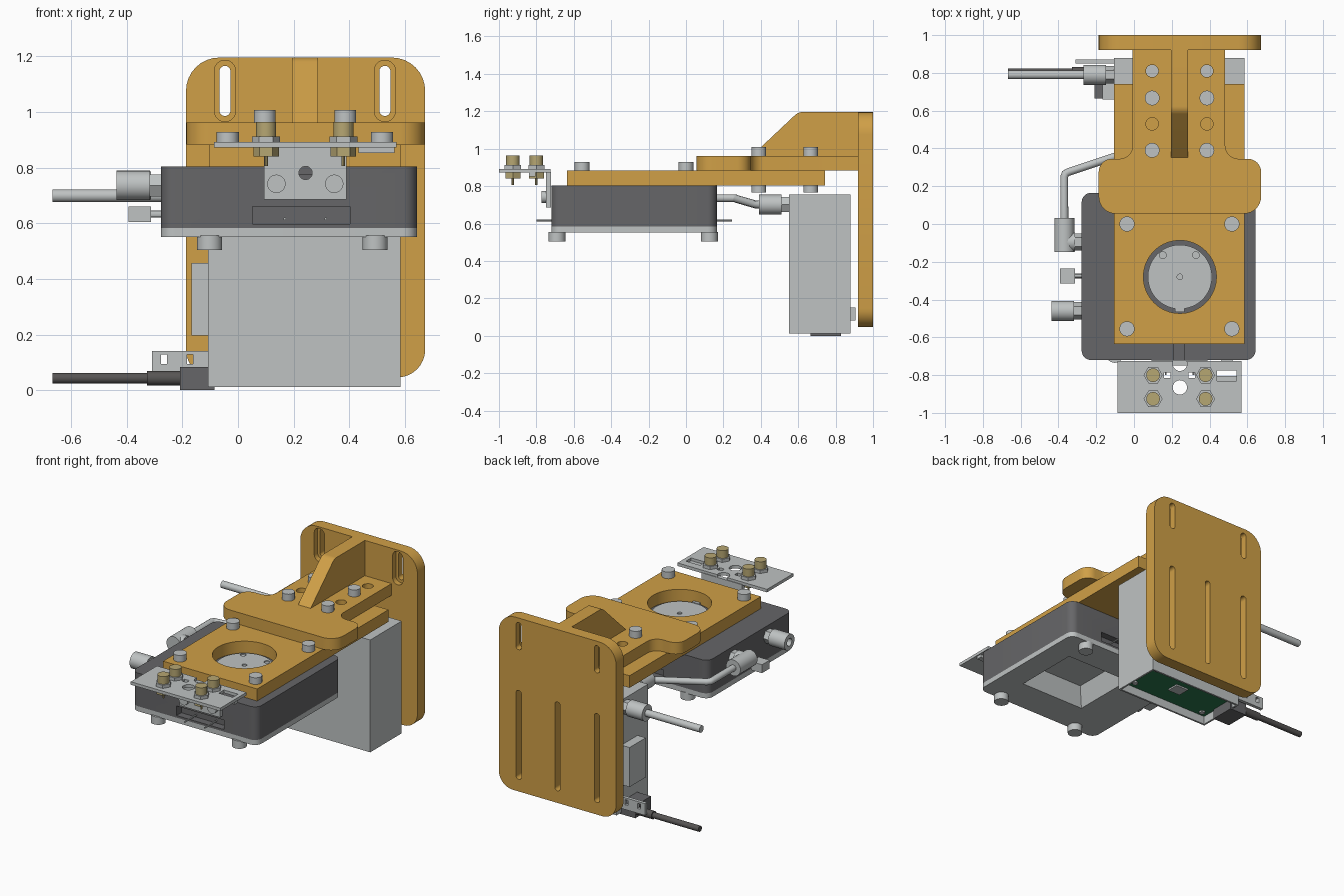
import bpy, bmesh, math
from mathutils import Vector, Matrix

cube = bpy.data.objects.get("Cube")
if cube:
    bpy.data.objects.remove(cube, do_unlink=True)


def material(name, rgb):
    m = bpy.data.materials.new(name)
    m.use_nodes = True
    m.diffuse_color = (*rgb, 1)
    m.node_tree.nodes["Principled BSDF"].inputs["Base Color"].default_value = (*rgb, 1)
    return m


GOLD = material("anodised gold", (.63, .35, .063))
GREY = material("light metal grey", (.52, .545, .545))
DARK = material("dark grey housing", (.133, .133, .139))
BLACK = material("charcoal cable", (.095, .09, .088))
BRASS = material("pale brass", (.47, .385, .17))
GREEN = material("circuit green", (.025, .19, .075))

AXES = {"x": lambda a, b, h: (h, a, b),
        "y": lambda a, b, h: (a, h, b),
        "z": lambda a, b, h: (a, b, h)}


def outline(pts, steps=8):
    """Polygon whose corners may carry a third value, the fillet radius."""
    out = []
    for i, p in enumerate(pts):
        c = Vector(p[:2])
        if len(p) < 3:
            out.append(c)
            continue
        u = (Vector(pts[i - 1][:2]) - c).normalized()
        v = (Vector(pts[(i + 1) % len(pts)][:2]) - c).normalized()
        half = math.acos(max(-1, min(1, u.dot(v)))) / 2
        t = p[2] / math.tan(half)
        mid = c + (u + v).normalized() * p[2] / math.sin(half)
        a, b = c + u * t - mid, c + v * t - mid
        turn = math.atan2(a.x * b.y - a.y * b.x, a.dot(b))
        out += [mid + Matrix.Rotation(turn * k / steps, 2) @ a for k in range(steps + 1)]
    return out


def prism(name, pts, lo, hi, mat, axis="z", taper=1):
    pts = outline(pts)
    mid = sum(pts, Vector((0, 0))) / len(pts)
    bm = bmesh.new()
    low = [bm.verts.new(AXES[axis](p.x, p.y, lo)) for p in pts]
    top = [mid + (p - mid) * taper for p in pts]
    high = [bm.verts.new(AXES[axis](p.x, p.y, hi)) for p in top]
    bm.faces.new(low)
    bm.faces.new(high)
    for i in range(len(pts)):
        bm.faces.new((low[i - 1], low[i], high[i], high[i - 1]))
    bmesh.ops.recalc_face_normals(bm, faces=bm.faces)
    mesh = bpy.data.meshes.new(name)
    bm.to_mesh(mesh)
    bm.free()
    mesh.materials.append(mat)
    ob = bpy.data.objects.new(name, mesh)
    bpy.context.collection.objects.link(ob)
    return ob


def rect(a0, a1, b0, b1, r=0):
    pts = [(a0, b0), (a1, b0), (a1, b1), (a0, b1)]
    return [(*p, r) for p in pts] if r else pts


def slot(a, b0, b1, r):
    return rect(a - r, a + r, b0, b1, r * .99)


def box(name, x, y, z, mat, r=0):
    return prism(name, rect(*x, *y, r), *z, mat)


def cyl(name, a, b, r, lo, hi, mat, axis="z", n=28):
    ring = [(a + r * math.cos(math.tau * k / n), b + r * math.sin(math.tau * k / n)) for k in range(n)]
    return prism(name, ring, lo, hi, mat, axis)


def cut(ob, cutters):
    """Subtract the cutters; the cut walls take each cutter's colour."""
    for c in cutters:
        m = ob.modifiers.new("cut", "BOOLEAN")
        m.operation, m.solver, m.object = "DIFFERENCE", "EXACT", c
        m.material_mode = "TRANSFER"
    dg = bpy.context.evaluated_depsgraph_get()
    mesh = bpy.data.meshes.new_from_object(ob.evaluated_get(dg))
    ob.modifiers.clear()
    ob.data = mesh
    for c in cutters:
        bpy.data.objects.remove(c, do_unlink=True)


CX, CY = .24, -.28   # axis of the device

# Back plate with mounting slots
plate = prism("back_plate", [(-.19, .05, .1), (.67, .05, .1), (.67, 1.2, .12), (-.19, 1.2, .12)], .92, 1, GOLD, "y")
cutters = []
for x in (-.05, .525):
    cutters += [prism("c", slot(x, .99, 1.17, .02), .9, 1.02, GOLD, "y"),
                prism("c", slot(x, .97, 1.19, .038), .9, .955, GOLD, "y")]
cutters += [prism("c", slot(x, .13, .72, .02), .9, 1.02, GOLD, "y") for x in (-.05, CX, .525)]
cut(plate, cutters)

# Shelf, rib and adapter plate
shelf = prism("shelf", [(-.19, .055, .09), (.67, .055, .09), (.67, .345, .07), (.48, .345, .07), (.48, .92),
                        (-.01, .92), (-.01, .345, .07), (-.19, .345, .07)], .888, .966, GOLD)
adapter = box("adapter_plate", (-.108, .582), (-.635, .742), (.808, .888), GOLD)
cut(shelf, [cyl("c", x, y, .033, .85, 1, GOLD) for x in (.093, .383) for y in (.53, .81)])
cut(adapter, [cyl("c", CX, CY, .193, .7, 1, GOLD, n=64)])
prism("rib", [(.345, .96), (.92, .96), (.92, 1.2), (.6, 1.2, .06)], .192, .284, GOLD, "x")

# Bolts through shelf, adapter and device
for x in (.093, .383):
    for y in (.39, .667):
        cyl("shelf_bolt", x, y, .039, .96, 1.012, GREY)
        cyl("shelf_nut", x, y, .039, .77, .81, GREY)
for x in (-.04, .515):
    for y in (-.555, 0):
        cyl("adapter_bolt", x, y, .04, .88, .932, GREY)
for x in (-.105, .49):
    for y in (-.69, .125):
        cyl("foot_bolt", x, y, .045, .508, .56, GREY)

# Device housing, base plate and connector openings at both ends
body = box("device_housing", (-.28, .64), (-.72, .165), (.588, .808), DARK, .05)
base = box("device_base", (-.28, .64), (-.72, .165), (.555, .588), GREY, .05)
well = rect(-.01, .5, -.51, -.03)
cut(base, [prism("c", well, .5, .68, GREY, taper=.75)])
cut(body, [prism("c", well, .5, .68, GREY, taper=.75),
           box("c", (.05, .4), (-.8, -.67), (.602, .665), DARK),
           box("c", (.05, .4), (.12, .3), (.602, .665), DARK),
           box("c", (.21, .265), (-.8, -.6), (.78, .85), DARK)])
for x in (.165, .312):
    for y in (-.8, .12):
        cyl("connector_pin", x, .62, .005, y, y + .125, GREY, "y", 8)

# Round cover inside the adapter opening
cover = cyl("round_cover", CX, CY, .17, .8, .82, GREY, n=64)
cut(cover, [cyl("c", x, y, r, .812, .9, GREY) for x, y, r in
            ((.15, -.165, .018), (.325, -.165, .018), (CX, CY, .015))])
box("cover_key", (.215, .265), (-.465, -.445), (.8, .825), GREY)

# Power box, open below, with a recessed circuit board
case = box("power_box", (-.11, .582), (.55, .88), (.015, .76), GREY)
cut(case, [box("c", (-.098, .57), (.562, .868), (0, .1), GREY)])
box("circuit_board", (-.098, .57), (.562, .868), (.07, .08), GREEN)
box("board_chip", (.2, .29), (.68, .76), (.06, .072), GREY)
for x, y in ((-.05, .6), (.5, .61), (.5, .82), (-.02, .83)):
    cyl("board_screw", x, y, .018, .06, .072, GREY, n=12)
box("side_panel", (-.17, -.1), (.66, .83), (.2, .462), GREY)
box("back_tab", (.0, .12), (.87, .905), (.085, .155), GREY)
box("cable_connector", (-.212, -.087), (.665, .83), (.004, .088), DARK)
cyl("cable_relief", .805, .047, .026, -.33, -.2, BLACK, "x")
cyl("cable", .805, .047, .019, -.67, -.3, BLACK, "x")
bracket = box("cable_bracket", (-.313, -.1), (.85, .872), (.066, .144), GREY)
cut(bracket, [box("c", (x, x + .022), (.8, .9), (.098, .132), GREY) for x in (-.28, -.187)])


def fitting(name, a, b, start, end, axis, tip):
    """Hex nut at the start, round sleeve towards the end."""
    knee = start + (end - start) * .25
    cyl(name + "_nut", a, b, .046, min(start, knee), max(start, knee), GREY, axis, 6)
    sleeve = cyl(name + "_sleeve", a, b, .053, min(knee, end), max(knee, end), GREY, axis)
    if tip:
        cut(sleeve, [cyl("c", a, b, .025, end - .05, end + .05, GREY, axis)])


# Fluid fittings, tube and hose
fitting("outlet", .79, .703, -.11, -.27, "x", False)
cyl("outlet_tube", .79, .703, .023, -.67, -.25, GREY, "x")
fitting("inlet", -.46, .74, -.28, -.44, "x", True)
fitting("box_port", 0, .705, .55, .39, "y", False)
cyl("elbow_nut", -.095, .74, .046, -.33, -.275, GREY, "x", 6)
cyl("elbow_arm", -.095, .74, .05, -.372, -.315, GREY, "x")
cyl("elbow", -.372, .74, .053, -.147, .032, GREY, "y")
curve = bpy.data.curves.new("hose", "CURVE")
curve.dimensions, curve.bevel_depth, curve.bevel_resolution = "3D", .021, 5
curve.use_fill_caps = True
path = [(-.372, 0, .74), (-.372, .25, .74), (-.367, .266, .738), (-.35, .275, .734), (-.05, .375, .705),
        (-.015, .39, .705), (0, .42, .705)]
spline = curve.splines.new("POLY")
spline.points.add(len(path) - 1)
for point, co in zip(spline.points, path):
    point.co = (*co, 1)
curve.materials.append(GREY)
bpy.context.collection.objects.link(bpy.data.objects.new("hose", curve))
box("sensor_plug", (-.396, -.315), (-.315, -.235), (.609, .665), GREY)
cyl("sensor_pin", -.275, .637, .013, -.32, -.275, GREY, "x", 12)

# Front bracket with coaxial connectors
top = box("front_bracket_top", (-.09, .567), (-1, -.725), (.876, .896), GREY)
cut(top, [cyl("c", CX, y, .038, .8, 1, GREY) for y in (-.74, -.865)]
    + [box("c", (.437, .54), (-.83, -.775), (.8, 1), GREY)]
    + [box("c", (x, x + .035), (-.815, -.785), (.8, 1), GREY) for x in (.155, .285)])
face = box("front_bracket_face", (.09, .387), (-.748, -.721), (.69, .88), GREY)
cut(face, [cyl("c", CX, .785, .024, -.8, -.7, GREY, "y")])
box("bracket_socket", (.43, .56), (-.84, -.805), (.856, .878), GREY)
for x in (.135, .343):
    cyl("bracket_bolt", x, .746, .033, -.772, -.74, GREY, "y")
for x in (.098, .376):
    for y in (-.8, -.926):
        cyl("coax_nut", x, y, .05, .89, .917, GREY, n=6)
        cyl("coax_barrel", x, y, .036, .9, .968, BRASS)
        cyl("coax_base", x, y, .046, .845, .877, BRASS, n=6)
        cyl("coax_pin", x, y, .006, .81, .85, BRASS, n=8)

# Stand the model on the ground; smooth round surfaces, keep hard edges
bpy.ops.object.select_all(action="DESELECT")
for ob in bpy.context.collection.objects:
    if ob.type in {"MESH", "CURVE"}:
        ob.location += Vector((.003, 0, -.004))
    if ob.type == "MESH":
        ob.select_set(True)
        bpy.context.view_layer.objects.active = ob
bpy.ops.object.shade_smooth_by_angle(angle=math.radians(30))
